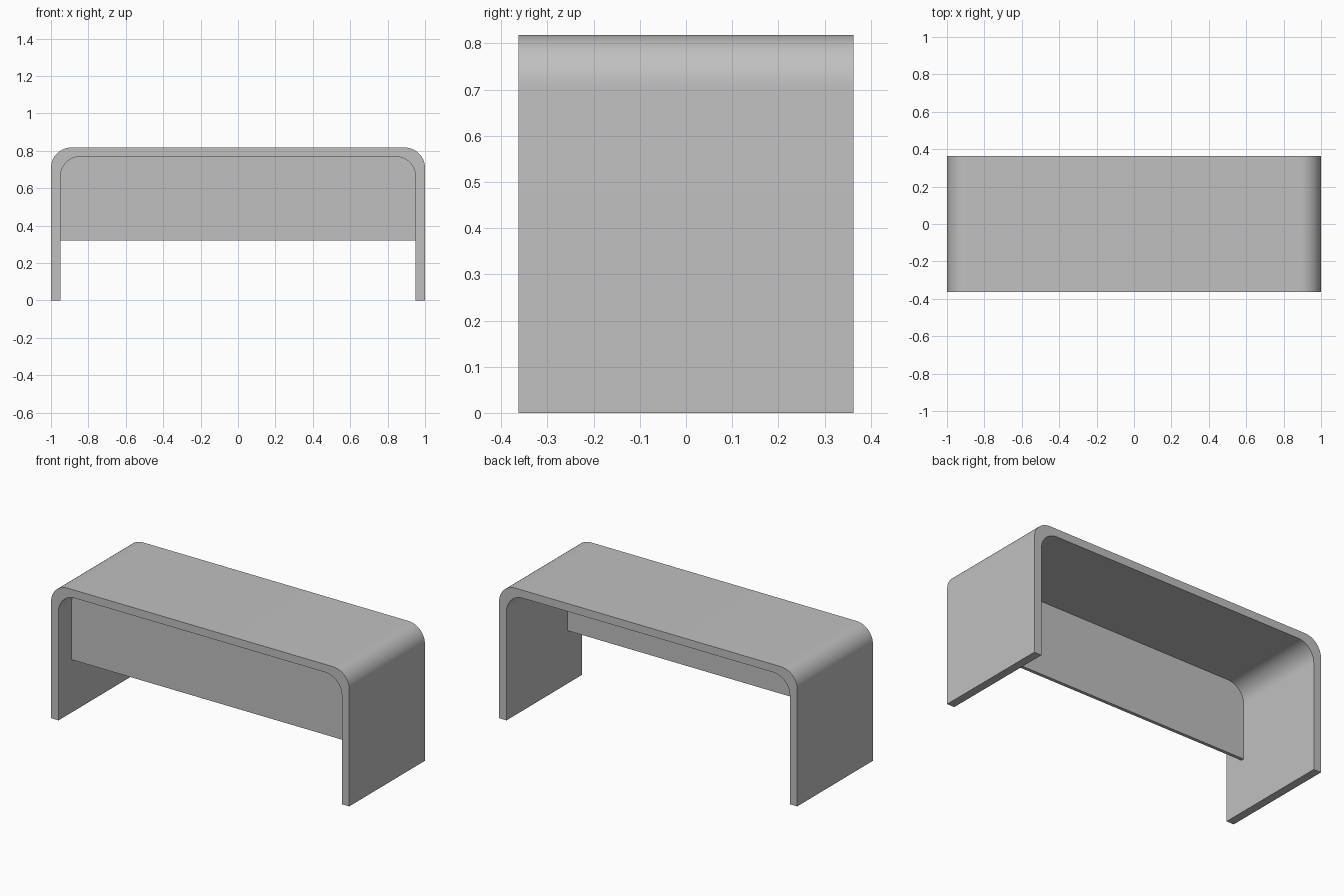
import bpy
import math

if "Cube" in bpy.data.objects:
    bpy.data.objects.remove(bpy.data.objects["Cube"])

HALF_X, HALF_Y, HEIGHT = 1.0, 0.3625, 0.818
WALL, RADIUS, STEPS = 0.05, 0.11, 16

grey = bpy.data.materials.new("plain grey")
grey.diffuse_color = (0.53, 0.53, 0.53, 1)
grey.use_nodes = True
grey.node_tree.nodes["Principled BSDF"].inputs["Base Color"].default_value = grey.diffuse_color


def arch(half, top, bottom):
    """Outline of an arch with rounded top corners, from left foot to right foot."""
    right = [(half - RADIUS + RADIUS * math.sin(a), top - RADIUS + RADIUS * math.cos(a))
             for a in (i * math.pi / 2 / STEPS for i in range(STEPS + 1))]
    right.append((half, bottom))
    return [(-x, z) for x, z in reversed(right)] + right


def extrude(name, outline, y0, y1):
    """Closed prism along y from an (x, z) outline."""
    n = len(outline)
    verts = [(x, y, z) for y in (y0, y1) for x, z in outline]
    faces = [tuple(reversed(range(n))), tuple(range(n, 2 * n))]
    faces += [(i, (i + 1) % n, n + (i + 1) % n, n + i) for i in range(n)]
    mesh = bpy.data.meshes.new(name)
    mesh.from_pydata(verts, [], faces)
    mesh.materials.append(grey)
    obj = bpy.data.objects.new(name, mesh)
    bpy.context.collection.objects.link(obj)
    # Consistent outward normals, then smooth bends with sharp rims
    bpy.ops.object.select_all(action='DESELECT')
    obj.select_set(True)
    bpy.context.view_layer.objects.active = obj
    bpy.ops.object.mode_set(mode='EDIT')
    bpy.ops.mesh.select_all(action='SELECT')
    bpy.ops.mesh.normals_make_consistent(inside=False)
    bpy.ops.object.mode_set(mode='OBJECT')
    bpy.ops.object.shade_smooth_by_angle(angle=math.radians(30))
    return obj


# Bent top with both side legs in one continuous sheet
outer = arch(HALF_X, HEIGHT, 0)
inner = arch(HALF_X - WALL, HEIGHT - WALL + 0.002, 0)
extrude("desk_shell", outer + inner[::-1], -HALF_Y, HALF_Y)

# Thin modesty panel fitted under the top, set back from the front edge
extrude("modesty_panel", arch(HALF_X - WALL, HEIGHT - WALL + 0.002, 0.322), -0.24, -0.22)
